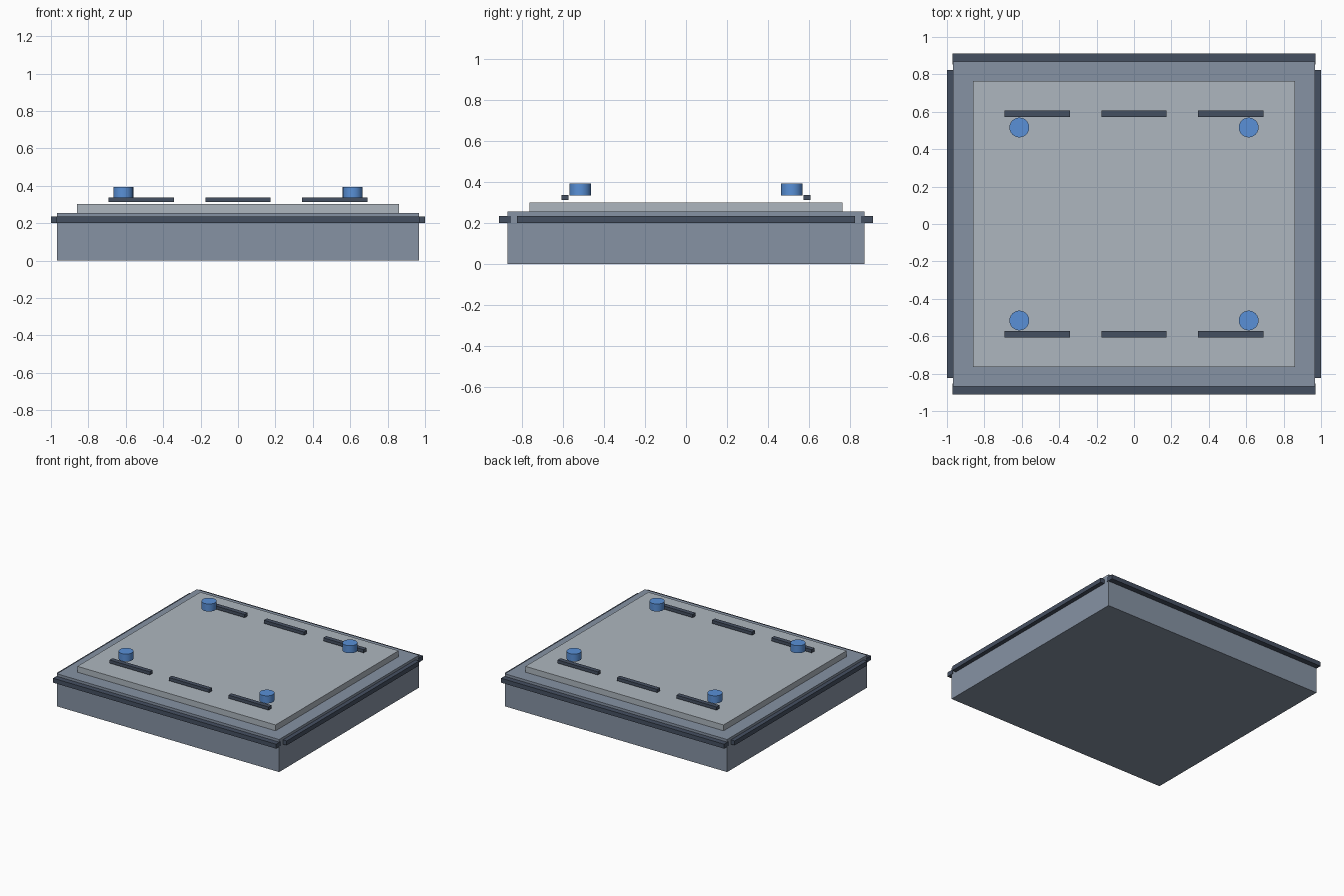
import bpy, math

if "Cube" in bpy.data.objects:
    bpy.data.objects.remove(bpy.data.objects["Cube"])


def material(name, rgb):
    m = bpy.data.materials.new(name)
    m.diffuse_color = (*rgb, 1)
    m.use_nodes = True
    m.node_tree.nodes["Principled BSDF"].inputs["Base Color"].default_value = m.diffuse_color
    return m


BODY = material("slate_grey", (0.24, 0.29, 0.37))
PLATE = material("light_grey", (0.42, 0.47, 0.52))
DARK = material("dark_grey", (0.06, 0.08, 0.12))
BLUE = material("blue", (0.10, 0.28, 0.68))


def box(name, x, y, z, mat):
    """Box from (min, max) ranges on each axis."""
    r = (x, y, z)
    bpy.ops.mesh.primitive_cube_add(size=1, location=[(a + b) / 2 for a, b in r])
    o = bpy.context.object
    o.name = name
    o.scale = [b - a for a, b in r]
    bpy.ops.object.transform_apply(location=False, rotation=False, scale=True)
    o.data.materials.append(mat)
    return o


def span(a, b, side):
    """Range a..b, mirrored when side is -1."""
    return tuple(sorted((a * side, b * side)))


# Main slab and raised top plate
box("body", (-0.967, 0.967), (-0.87, 0.87), (0, 0.256), BODY)
box("top_plate", (-0.862, 0.862), (-0.764, 0.764), (0.254, 0.302), PLATE)

for s, end, flank in ((-1, "front", "left"), (1, "back", "right")):
    # Edge rails around the slab
    rail_z = (0.201, 0.236)
    box(end + "_rail", (-0.97, 0.97), span(0.854, 0.912, s), rail_z, DARK)
    box(flank + "_rail", span(0.942, 1.0, s), (-0.823, 0.823), rail_z, DARK)

    # Row of slim strips hovering just above the plate
    for i, cx in enumerate((-0.517, 0, 0.517)):
        box(f"{end}_strip_{i + 1}", (cx - 0.175, cx + 0.175),
            span(0.572, 0.608, s), (0.313, 0.338), DARK)

    # Round corner knobs
    for cx in (-0.613, 0.613):
        bpy.ops.mesh.primitive_cylinder_add(
            vertices=24, radius=0.053, depth=0.059, location=(cx, s * 0.516, 0.3645))
        knob = bpy.context.object
        knob.name = f"{end}_{'left' if cx < 0 else 'right'}_knob"
        knob.data.materials.append(BLUE)
        bpy.ops.object.shade_smooth_by_angle(angle=math.radians(40))
